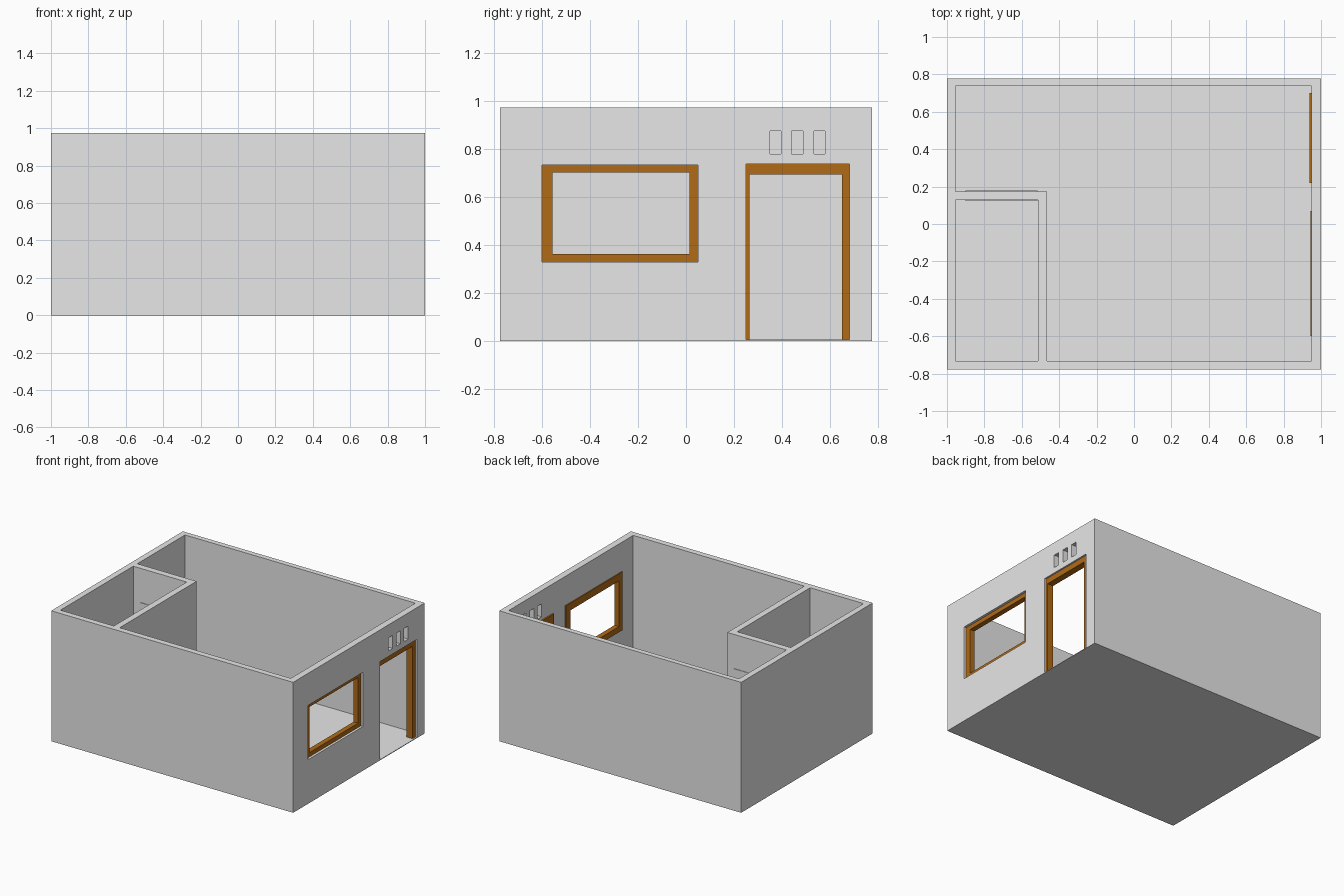
import bpy, bmesh
from mathutils import Vector

if "Cube" in bpy.data.objects:
    bpy.data.objects.remove(bpy.data.objects["Cube"], do_unlink=True)


def make_material(name, color):
    mat = bpy.data.materials.new(name)
    mat.use_nodes = True
    mat.diffuse_color = color
    mat.node_tree.nodes["Principled BSDF"].inputs["Base Color"].default_value = color
    return mat


plaster = make_material("plaster_grey", (0.8, 0.8, 0.8, 1))
wood = make_material("brown_wood", (0.44, 0.145, 0.008, 1))


def solid(name, points, faces, offset, mat):
    """Extrude flat faces by an offset into a closed solid."""
    bm = bmesh.new()
    verts = [bm.verts.new(p) for p in points]
    flat = [bm.faces.new([verts[i] for i in f]) for f in faces]
    ext = bmesh.ops.extrude_face_region(bm, geom=flat, use_keep_orig=True)
    moved = [g for g in ext["geom"] if isinstance(g, bmesh.types.BMVert)]
    bmesh.ops.translate(bm, verts=moved, vec=Vector(offset))
    bmesh.ops.recalc_face_normals(bm, faces=bm.faces)
    mesh = bpy.data.meshes.new(name)
    bm.to_mesh(mesh)
    bm.free()
    mesh.materials.append(mat)
    obj = bpy.data.objects.new(name, mesh)
    bpy.context.collection.objects.link(obj)
    return obj


def prism(name, outline, z0, z1):
    return solid(name, [(x, y, z0) for x, y in outline],
                 [range(len(outline))], (0, 0, z1 - z0), plaster)


def rect(a0, a1, b0, b1):
    return [(a0, b0), (a1, b0), (a1, b1), (a0, b1)]


def frame(name, outer, inner, x0, x1, bottom=True):
    """Frame in the side wall; without a bottom bar it becomes a door surround."""
    points = [(x0, y, z) for y, z in rect(*outer) + rect(*inner)]
    sides = range(0 if bottom else 1, 4)
    quads = [(i, (i + 1) % 4, (i + 1) % 4 + 4, i + 4) for i in sides]
    return solid(name, points, quads, (x1 - x0, 0, 0), wood)


def cut(target, cutter):
    mod = target.modifiers.new("cut", "BOOLEAN")
    mod.operation = "DIFFERENCE"
    mod.solver = "EXACT"
    mod.object = cutter
    bpy.context.view_layer.objects.active = target
    bpy.ops.object.modifier_apply(modifier=mod.name)
    bpy.data.objects.remove(cutter, do_unlink=True)


# Walls and floor: a block hollowed into an L-shaped room and a closet
FLOOR, TOP = 0.005, 0.975
IN_L, IN_R, IN_F, IN_B = -0.955, 0.95, -0.733, 0.738
walls = prism("walls_and_floor", rect(-1, 1, -0.777, 0.777), 0, TOP)
room = [(-0.465, IN_F), (IN_R, IN_F), (IN_R, IN_B), (IN_L, IN_B),
        (IN_L, 0.175), (-0.465, 0.175)]
closet = rect(IN_L, -0.513, IN_F, 0.127)
for outline in (room, closet):
    cut(walls, prism("room_cutter", outline, FLOOR, TOP + 0.2))

# Window, doorway and three vent slots through the right wall
window = (-0.6, 0.05, 0.33, 0.735)
door = (0.25, 0.683, FLOOR, 0.738)
vents = [(y, y + 0.047, 0.78, 0.877) for y in (0.35, 0.441, 0.534)]
for y0, y1, z0, z1 in [window, door] + vents:
    cut(walls, prism("opening_cutter", rect(0.9, 1.1, y0, y1), z0, z1))

# Wooden frames set in the openings, with wider trim on the room side
window_hole = (-0.557, 0.015, 0.362, 0.703)
frame("window_frame", window, window_hole, IN_R, 0.982)
frame("window_inner_trim", (-0.6, 0.07, 0.32, 0.757), window_hole, 0.944, IN_R)
door_hole = (0.264, 0.65, FLOOR, 0.695)
frame("door_frame", door, door_hole, IN_R, 0.988, bottom=False)
frame("door_inner_trim", (0.22, 0.7, FLOOR, 0.755), door_hole, 0.939, IN_R, bottom=False)

# Closet door, standing slightly proud of both wall faces
prism("closet_door", rect(-0.9, -0.515, 0.123, 0.179), FLOOR, 0.72)
